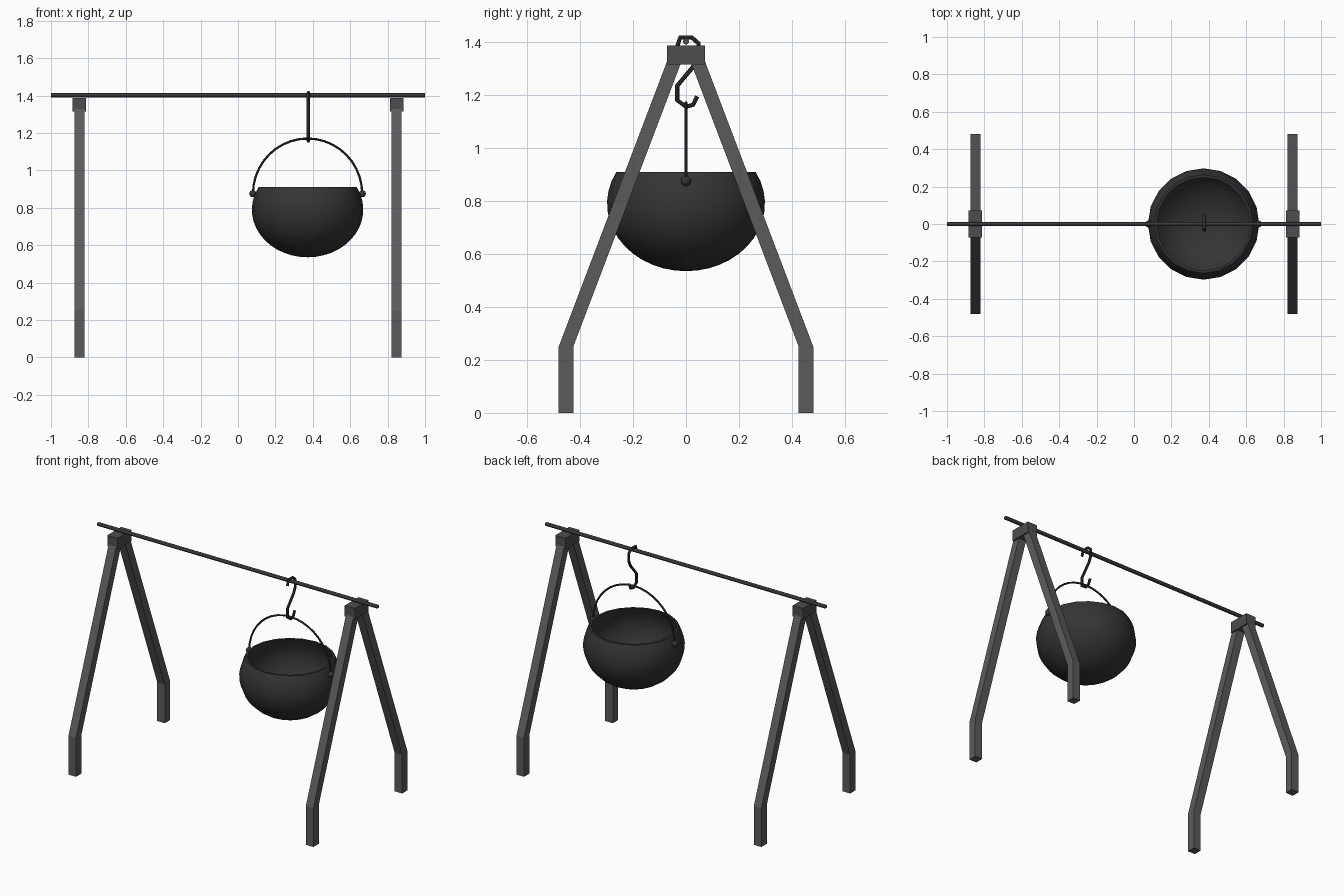
import bpy, bmesh, math
from mathutils import Vector

cube = bpy.data.objects.get("Cube")
if cube:
    bpy.data.objects.remove(cube)


def material(name, v):
    m = bpy.data.materials.new(name)
    m.use_nodes = True
    m.diffuse_color = (v, v, v, 1)
    bsdf = m.node_tree.nodes["Principled BSDF"]
    bsdf.inputs["Base Color"].default_value = (v, v, v, 1)
    return m


leg_grey = material("leg grey", 0.105)
block_grey = material("block grey", 0.075)
iron = material("dark iron", 0.035)

POT_X = 0.372
POT_Z = 0.79


def make(name, bm, mat, smooth=False):
    bmesh.ops.recalc_face_normals(bm, faces=bm.faces)
    me = bpy.data.meshes.new(name)
    bm.to_mesh(me)
    bm.free()
    me.materials.append(mat)
    ob = bpy.data.objects.new(name, me)
    bpy.context.collection.objects.link(ob)
    if smooth:
        bpy.ops.object.select_all(action='DESELECT')
        ob.select_set(True)
        bpy.context.view_layer.objects.active = ob
        bpy.ops.object.shade_smooth_by_angle(angle=math.radians(40))
    return ob


def skin(bm, rings):
    """Join vertex rings into a closed-ended solid."""
    loops = [[bm.verts.new(p) for p in r] for r in rings]
    n = len(loops[0])
    for a, b in zip(loops, loops[1:]):
        for i in range(n):
            j = (i + 1) % n
            bm.faces.new((a[i], a[j], b[j], b[i]))
    bm.faces.new(loops[0])
    bm.faces.new(loops[-1])


def tube(name, path, radius, mat, sides=8, smooth=False):
    """Sweep a round section along a path lying in one plane."""
    pts = [Vector(p) for p in path]
    flat = max(range(2), key=lambda k: -max(abs(p[k] - pts[0][k]) for p in pts))
    side = Vector((1, 0, 0)) if flat == 0 else Vector((0, 1, 0))
    rings = []
    for i, p in enumerate(pts):
        d_in = (p - pts[max(i - 1, 0)]).normalized()
        d_out = (pts[min(i + 1, len(pts) - 1)] - p).normalized()
        t = (d_in + d_out).normalized()
        up = t.cross(side)
        rings.append([p + radius * (side * math.cos(a) + up * math.sin(a))
                      for a in (math.tau * k / sides for k in range(sides))])
    bm = bmesh.new()
    skin(bm, rings)
    return make(name, bm, mat, smooth)


# A-frame supports: bent legs and the block joining them
for sx, side in ((1, "left"), (-1, "right")):
    cx = 0.848 * sx
    for sy, end in ((-1, "front"), (1, "back")):
        spine = ((0.453, 0), (0.453, 0.25), (0.043, 1.33))
        rings = [[(cx + a * 0.027, sy * y + b * 0.0275, z)
                  for a, b in ((-1, -1), (1, -1), (1, 1), (-1, 1))]
                 for y, z in spine]
        bm = bmesh.new()
        skin(bm, rings)
        make(f"{side}_{end}_leg", bm, leg_grey)
    bm = bmesh.new()
    bmesh.ops.create_cube(bm, size=1)
    bmesh.ops.scale(bm, vec=(0.072, 0.142, 0.071), verts=bm.verts)
    bmesh.ops.translate(bm, vec=(cx, 0, 1.351), verts=bm.verts)
    make(f"{side}_top_block", bm, block_grey)

# Crossbar
tube("crossbar", [(-1, 0, 1.402), (1, 0, 1.402)], 0.012, block_grey)

# Pot: open thin-walled bowl, outer then inner profile
SEG, RINGS = 20, 14
rim = math.asin(0.12 / 0.255)
bm = bmesh.new()
loops = []
for wall in (0, 0.015):
    row = []
    for k in range(1, RINGS + 1):
        a = -math.pi / 2 + (math.pi / 2 + rim) * k / RINGS
        r = (0.298 - wall) * math.cos(a)
        z = 0.91 if k == RINGS else POT_Z + (0.255 - wall) * math.sin(a)
        row.append([bm.verts.new((POT_X + r * math.cos(t), r * math.sin(t), z))
                    for t in (math.tau * s / SEG for s in range(SEG))])
    tip = bm.verts.new((POT_X, 0, POT_Z - 0.255 + wall))
    for s in range(SEG):
        bm.faces.new((tip, row[0][s], row[0][(s + 1) % SEG]))
    loops += row if wall == 0 else row[::-1]
for a, b in zip(loops, loops[1:]):
    for s in range(SEG):
        t = (s + 1) % SEG
        bm.faces.new((a[s], a[t], b[t], b[s]))
make("pot", bm, iron, True)

# Handle arc and the pivot balls at its ends
arc = [math.pi * k / 20 for k in range(21)]
tube("pot_handle", [(POT_X + 0.292 * math.cos(a), 0, 0.875 + 0.295 * math.sin(a))
                    for a in arc], 0.006, iron, 8, True)
for sx, side in ((1, "left"), (-1, "right")):
    bm = bmesh.new()
    bmesh.ops.create_uvsphere(bm, u_segments=12, v_segments=8, radius=0.019)
    bmesh.ops.translate(bm, vec=(POT_X + 0.293 * sx, 0, 0.875), verts=bm.verts)
    make(f"{side}_handle_pivot", bm, iron, True)

# S-shaped hook hanging from the crossbar
hook = ((-0.033, 1.382), (-0.022, 1.417), (0.022, 1.417), (0.047, 1.395),
        (0.047, 1.345), (0.03, 1.31), (-0.033, 1.235), (-0.033, 1.18),
        (0.0, 1.156), (0.027, 1.163), (0.042, 1.195))
tube("hanging_hook", [(0.376, y, z) for y, z in hook], 0.0085, iron, 8, True)
